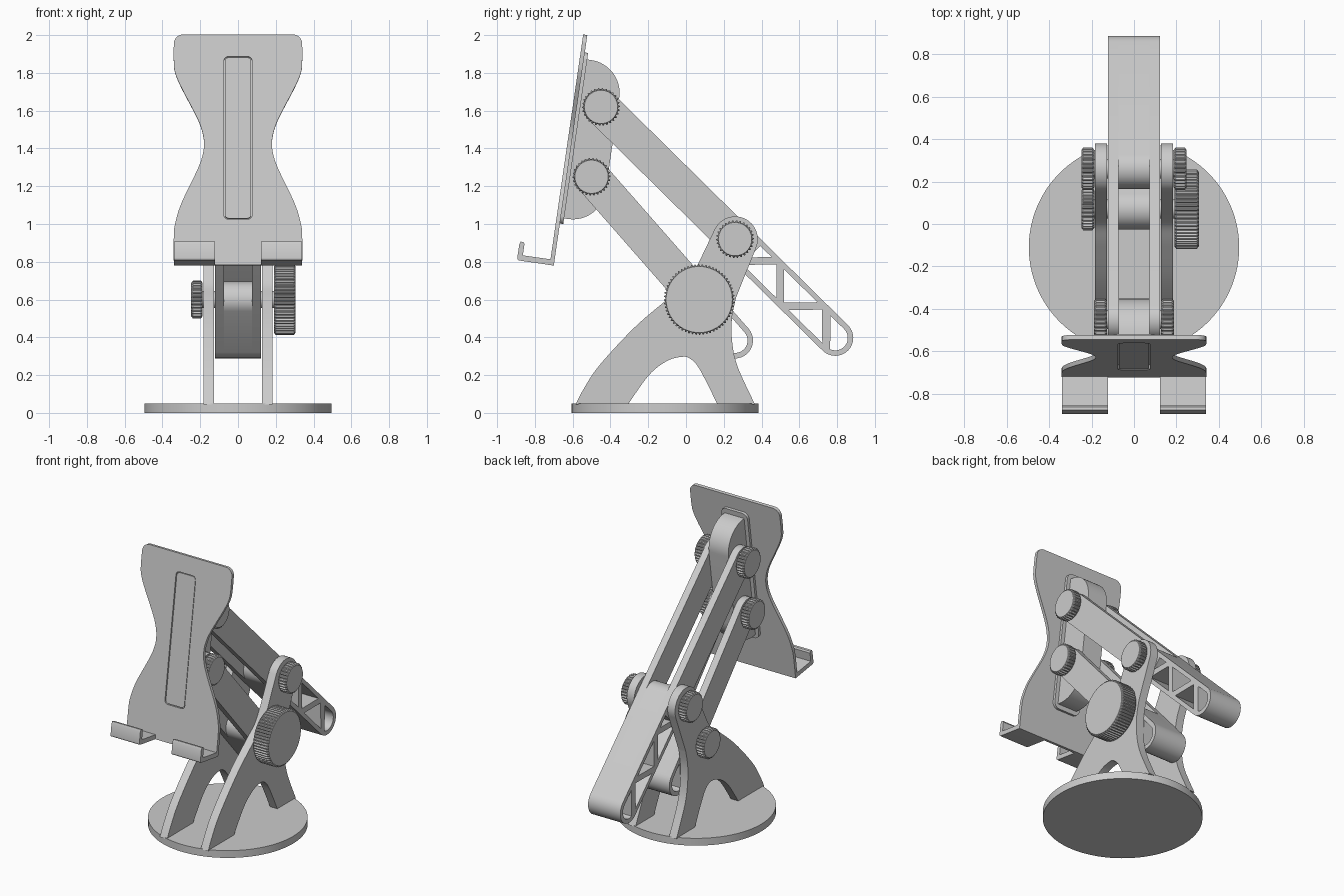
import bpy, bmesh
from math import sin, cos, pi, radians, hypot
from mathutils import Matrix, Vector

if "Cube" in bpy.data.objects:
    bpy.data.objects.remove(bpy.data.objects["Cube"])


def arc(cx, cy, r, a0, a1, n=16):
    return [(cx + r * cos(radians(a0 + (a1 - a0) * i / n)),
             cy + r * sin(radians(a0 + (a1 - a0) * i / n))) for i in range(n + 1)]


def smooth(pts, n=6):
    """Catmull-Rom through open points."""
    p = [Vector(q) for q in [pts[0]] + pts + [pts[-1]]]
    out = []
    for i in range(1, len(p) - 2):
        a, b, c, d = p[i - 1:i + 3]
        for k in range(n):
            t = k / n
            out.append(tuple(0.5 * (2 * b + (c - a) * t + (2 * a - 5 * b + 4 * c - d) * t * t
                                    + (3 * b - a - 3 * c + d) * t ** 3)))
    return out + [pts[-1]]


def round_rect(x0, y0, x1, y1, r):
    return (arc(x1 - r, y0 + r, r, -90, 0, 6) + arc(x1 - r, y1 - r, r, 0, 90, 6)
            + arc(x0 + r, y1 - r, r, 90, 180, 6) + arc(x0 + r, y0 + r, r, 180, 270, 6))


def frame(origin, a, b):
    a, b = Vector(a).normalized(), Vector(b).normalized()
    m = Matrix((a, b, a.cross(b))).transposed().to_4x4()
    m.translation = origin
    return m


def finish(ob):
    bpy.ops.object.select_all(action='DESELECT')
    ob.select_set(True)
    bpy.context.view_layer.objects.active = ob
    if ob.type == 'CURVE':
        bpy.ops.object.convert(target='MESH')
        ob = bpy.context.object
    bpy.ops.object.shade_smooth_by_angle(angle=radians(30))


def prism(name, loops, d0, d1, m):
    """Outline (plus hole loops) extruded from d0 to d1 along the frame normal."""
    cu = bpy.data.curves.new(name, 'CURVE')
    cu.dimensions, cu.fill_mode, cu.extrude = '2D', 'BOTH', (d1 - d0) / 2
    for loop in loops:
        s = cu.splines.new('POLY')
        s.points.add(len(loop) - 1)
        for p, q in zip(s.points, loop):
            p.co = (q[0], q[1], 0, 1)
        s.use_cyclic_u = True
    ob = bpy.data.objects.new(name, cu)
    bpy.context.collection.objects.link(ob)
    ob.matrix_world = m @ Matrix.Translation((0, 0, (d0 + d1) / 2))
    finish(ob)


def turned(name, rings, y, z):
    """Skin rings of (x, [radii]) around an x axis through y, z, with end caps."""
    bm = bmesh.new()
    prev = None
    for x, radii in rings:
        n = len(radii)
        cur = [bm.verts.new((x, y + r * cos(2 * pi * i / n), z + r * sin(2 * pi * i / n)))
               for i, r in enumerate(radii)]
        if prev:
            for i in range(n):
                bm.faces.new((prev[i], prev[(i + 1) % n], cur[(i + 1) % n], cur[i]))
        else:
            bm.faces.new(cur)
        prev = cur
    bm.faces.new(prev)
    bmesh.ops.recalc_face_normals(bm, faces=bm.faces[:])
    me = bpy.data.meshes.new(name)
    bm.to_mesh(me)
    bm.free()
    ob = bpy.data.objects.new(name, me)
    bpy.context.collection.objects.link(ob)
    finish(ob)


def knob(name, y, z, r, x0, x1, teeth):
    rim = [r, r, r - .009, r - .009] * teeth
    flat, c = [r - .012] * len(rim), .009
    e = c if x1 > x0 else -c
    turned(name, [(x0, flat), (x0 + e, rim), (x1 - e, rim), (x1, flat)], y, z)


YZ = frame((0, 0, 0), (0, 1, 0), (0, 0, 1))
HEAD_UP, HEAD_LOW = (-.45, 1.62), (-.50, 1.25)
STAND_UP, STAND_LOW = (.26, .92), (.07, .60)

# round base
prism("base_disc", [arc(0, -.11, .495, 0, 357.2, 127)], 0, .05, frame((0, 0, 0), (1, 0, 0), (0, 1, 0)))

# two stand side plates: front leg, upper lobe, rear leg, arch
stand = (smooth([(-.585, .045), (-.54, .13), (-.46, .25), (-.275, .45), (-.10, .60), (.0, .68), (.06, .78)])
         + arc(*STAND_UP, .12, 155, -22, 24)
         + smooth([(.265, .61), (.243, .50), (.245, .37), (.275, .24), (.365, .045)])
         + smooth([(.166, .045), (.11, .16), (.06, .25), (.02, .288), (-.02, .297), (-.10, .275),
                   (-.196, .20), (-.307, .045)]))
for side, x0 in (("left", -.183), ("right", .127)):
    prism("stand_plate_" + side, [stand], x0, x0 + .056, YZ)

# parallel arms: two bars, plus a filled tail with truss windows
H, W = .068, .028


def tri(c1, c2, g):
    return [(c1 - H + W, g * H), (c2 + H - W, g * H), ((c1 + c2) / 2, g * (W - (c2 - c1) / 2))]


def arm(name, head, pivot, tail, windows):
    d = Vector((0, pivot[0] - head[0], pivot[1] - head[1]))
    m = frame((0, *pivot), d, (0, -d.z, d.y))
    r = .095
    end_window = arc(tail, 0, .066, -70, 90) + [(tail - .10, .066)]
    cap = arc(tail, 0, r, -90, 90)
    bar = cap + arc(-d.length, 0, r, 90, 270)
    block = cap + arc(0, 0, r, 90, 270)
    holes = windows + [end_window]
    prism(name + "_tail", [block] + holes, -.074, .074, m)
    prism(name + "_bar_left", [bar] + holes, -.122, -.074, m)
    prism(name + "_bar_right", [bar] + holes, .074, .122, m)


arm("upper_arm", HEAD_UP, STAND_UP, .745,
    [[(.12, H), (.205, H), (.12, -.017)], tri(.165, .335, -1), tri(.335, .505, 1), tri(.505, .675, -1)])
arm("lower_arm", HEAD_LOW, STAND_LOW, .288, [tri(.048, .218, -1)])

# tilted tray frames: side section (back, up) and face (x, up)
UP, BACK = (0, .144, .9895), (0, .9895, -.144)
ORIGIN = (0, -.70, .78)
SIDE, FACE = frame(ORIGIN, BACK, UP), frame(ORIGIN, (1, 0, 0), UP)

# waisted device plate with a slot
half = (smooth([(.34, 0), (.34, .15), (.333, .22), (.30, .33), (.215, .51), (.187, .59), (.18, .647),
                (.187, .705), (.215, .785), (.30, .95), (.333, 1.03), (.34, 1.09), (.34, 1.183)])
        + arc(.29, 1.183, .05, 0, 90, 8))
outline = half + [(-x, v) for x, v in reversed(half)]
prism("device_plate", [outline, round_rect(-.075, .245, .075, 1.115, .025)], 0, .022, FACE)
prism("plate_flange", [round_rect(-.10, .225, .10, 1.14, .04)], -.018, 0, FACE)
prism("slot_insert", [round_rect(-.070, .25, .070, 1.11, .022)], 0, .019, FACE)

# rounded mounting head behind the plate
prism("mount_head", [[(.01, .255)] + arc(.04, .43, .175, -90, 0) + arc(.04, .93, .175, 0, 90) + [(.01, 1.105)]],
      -.074, .074, SIDE)

# two ledge hooks
ledge = ([(0, 0)] + arc(-.185, .012, .012, 270, 180, 5)
         + [(-.197, .085), (-.192, .10), (-.177, .10), (-.170, .09), (-.170, .03), (0, .03)])
for side, x0 in (("left", -.34), ("right", .122)):
    prism("ledge_hook_" + side, [ledge], x0, x0 + .218, SIDE)

# axles and knurled knobs
for label, (y, z), x in (("head_upper", HEAD_UP, .13), ("head_lower", HEAD_LOW, .13),
                         ("stand_upper", STAND_UP, .19), ("stand_lower", STAND_LOW, .19)):
    turned(label + "_axle", [(-x - .01, [.045] * 32), (x + .01, [.045] * 32)], y, z)
    for side, s in (("left", -1), ("right", 1)):
        if label == "stand_lower" and s == 1:
            knob("large_clamp_knob", y, z, .187, x, .305, 60)
        else:
            knob(label + "_knob_" + side, y, z, .10, s * (x - .003), s * (x + .058), 30)
